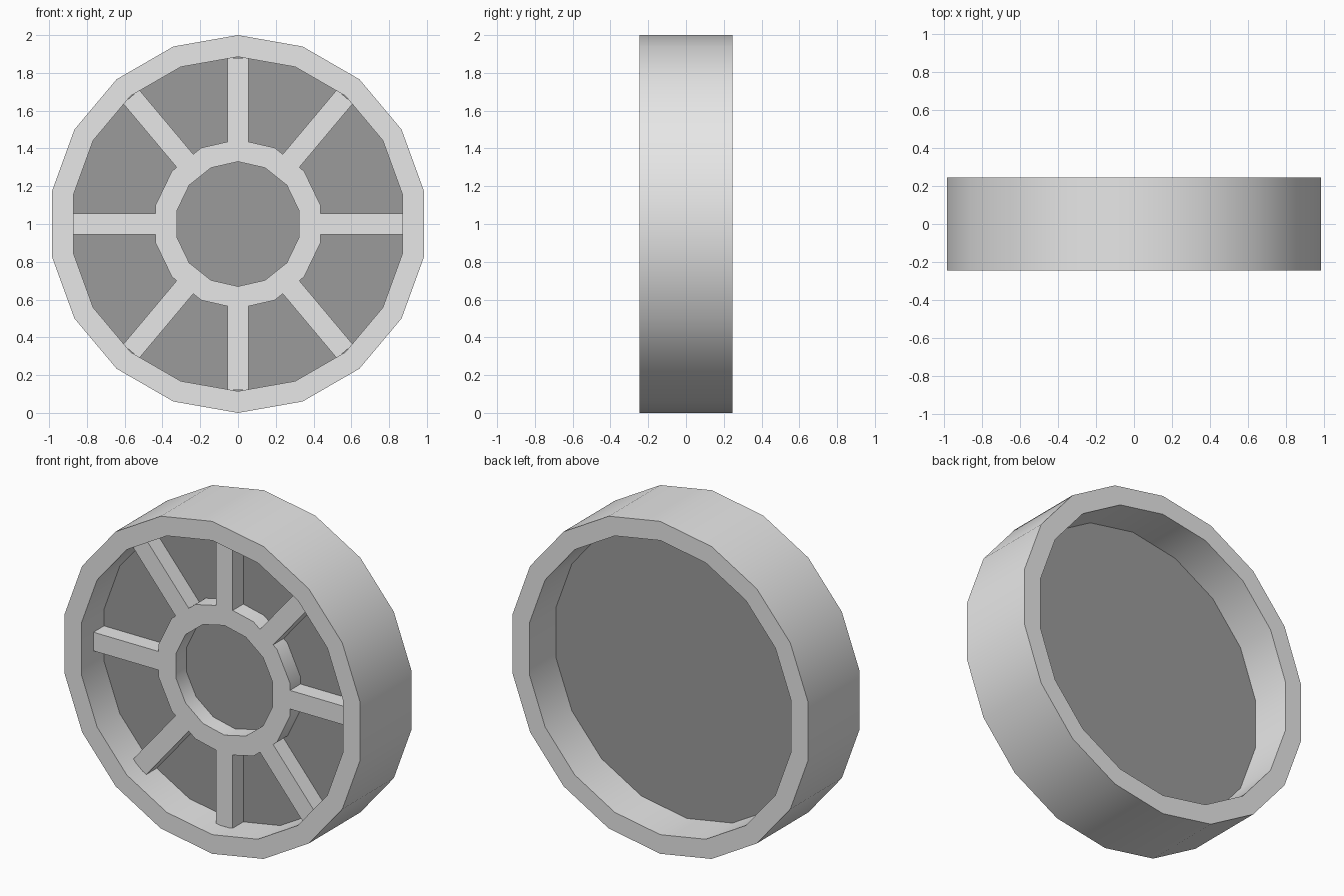
import bpy, bmesh, math
from mathutils import Matrix

if "Cube" in bpy.data.objects:
    bpy.data.objects.remove(bpy.data.objects["Cube"])

CENTRE_Z = 1.0


def material(name, v):
    m = bpy.data.materials.new(name)
    m.diffuse_color = (v, v, v, 1)
    m.use_nodes = True
    m.node_tree.nodes["Principled BSDF"].inputs["Base Color"].default_value = m.diffuse_color
    return m


light_grey = material("light grey", 0.8)
dark_grey = material("dark grey", 0.33)


def finish(name, bm, mat, smooth=True):
    bmesh.ops.recalc_face_normals(bm, faces=bm.faces)
    me = bpy.data.meshes.new(name)
    bm.to_mesh(me)
    bm.free()
    ob = bpy.data.objects.new(name, me)
    bpy.context.collection.objects.link(ob)
    me.materials.append(mat)
    if smooth:
        bpy.context.view_layer.objects.active = ob
        ob.select_set(True)
        bpy.ops.object.shade_smooth_by_angle(angle=math.radians(30))
        ob.select_set(False)
    return ob


def circle(bm, r, y, n):
    # first vertex points straight up
    return [bm.verts.new((r * math.sin(2 * math.pi * i / n), y,
                          CENTRE_Z + r * math.cos(2 * math.pi * i / n))) for i in range(n)]


def tube(name, r_out, r_in, y0, y1, n, mat):
    bm = bmesh.new()
    loops = [circle(bm, r, y, n) for r, y in
             ((r_out, y0), (r_out, y1), (r_in, y1), (r_in, y0))]
    for k in range(4):
        a, b = loops[k], loops[(k + 1) % 4]
        for i in range(n):
            j = (i + 1) % n
            bm.faces.new((a[i], a[j], b[j], b[i]))
    return finish(name, bm, mat)


# Outer rim and inner hub ring
tube("outer_rim", 1.0, 0.885, -0.245, 0.245, 18, light_grey)
tube("hub_ring", 0.448, 0.33, -0.13, -0.025, 14, light_grey)

# Dark plate closing the rim
bm = bmesh.new()
front, back = circle(bm, 0.89, -0.03, 18), circle(bm, 0.89, -0.01, 18)
bm.faces.new(front)
bm.faces.new(back)
for i in range(18):
    j = (i + 1) % 18
    bm.faces.new((front[i], front[j], back[j], back[i]))
finish("back_plate", bm, dark_grey, smooth=False)

# Spokes from hub to rim
for k, deg in enumerate((0, 40, 90, 140, 180, 220, 270, 320)):
    bm = bmesh.new()
    r0, r1 = 0.41, 0.88
    bmesh.ops.create_cube(bm, size=1, matrix=Matrix.Translation((0, CENTRE_Z, 0)) @ Matrix.Identity(4))
    bm.clear()
    place = (Matrix.Translation((0, -0.0775, CENTRE_Z)) @ Matrix.Rotation(math.radians(deg), 4, 'Y')
             @ Matrix.Translation((0, 0, (r0 + r1) / 2))
             @ Matrix.Diagonal((0.112, 0.105, r1 - r0, 1)))
    bmesh.ops.create_cube(bm, size=1, matrix=place)
    finish(f"spoke_{k + 1}", bm, light_grey, smooth=False)
